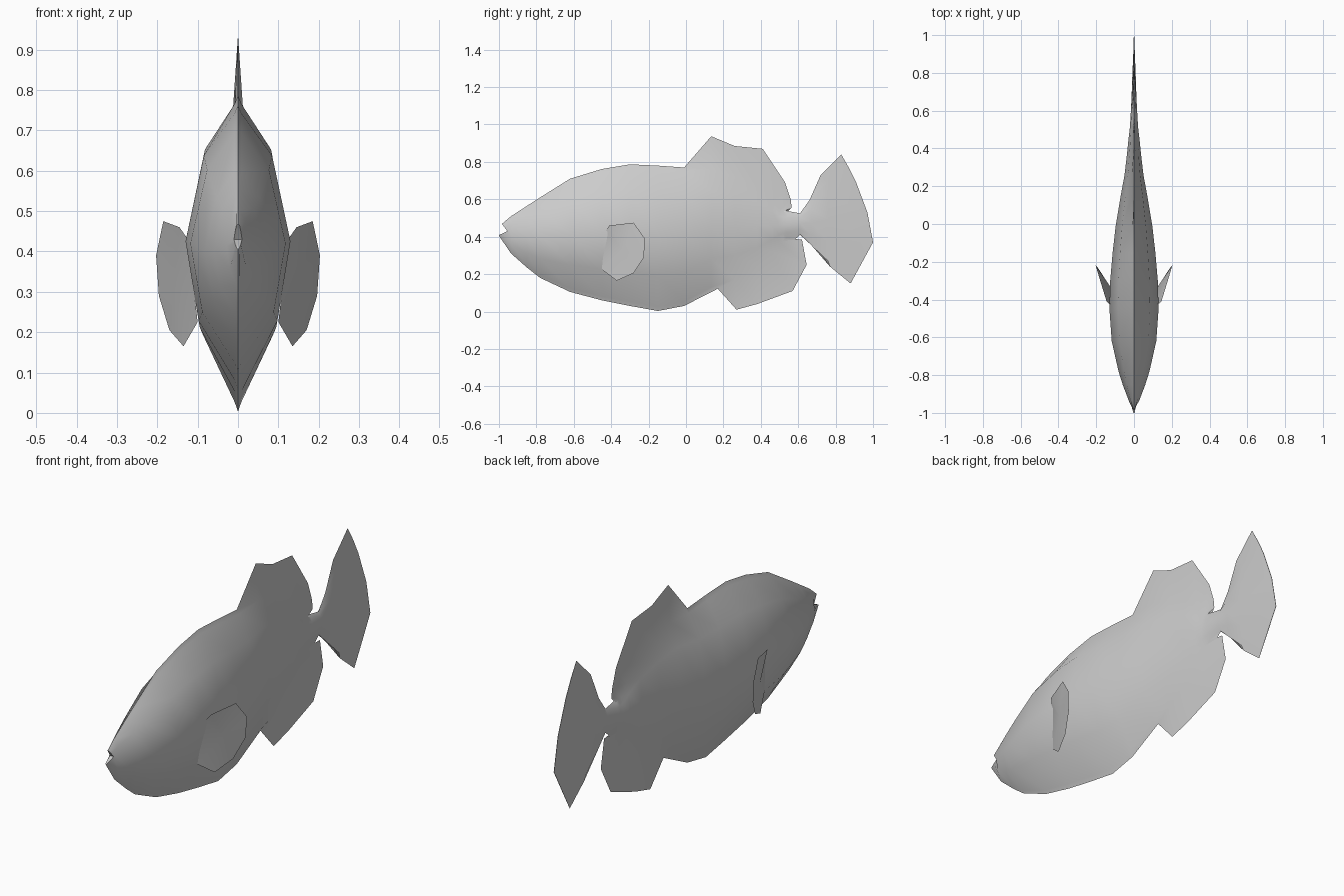
import bpy, bmesh

grey = bpy.data.materials.new("fish grey")
grey.diffuse_color = (0.6, 0.6, 0.6, 1)

# Body stations: y, half width, top z, bottom z, then fin edge (y, z) above and below
stations = [
    (-0.935, 0.028, 0.51, 0.31),
    (-0.85, 0.060, 0.565, 0.235),
    (-0.78, 0.082, 0.61, 0.18),
    (-0.62, 0.118, 0.71, 0.105),
    (-0.45, 0.130, 0.762, 0.06),
    (-0.30, 0.126, 0.787, 0.03),
    (-0.15, 0.113, 0.78, 0.003),
    (-0.01, 0.097, 0.77, 0.03),
    (0.135, 0.073, 0.76, 0.13, (0.135, 0.937), (0.17, 0.122)),
    (0.26, 0.050, 0.72, 0.17, (0.26, 0.885), (0.27, 0.01)),
    (0.38, 0.036, 0.66, 0.24, (0.41, 0.87), (0.38, 0.04)),
    (0.46, 0.028, 0.59, 0.32, (0.53, 0.69), (0.57, 0.11)),
    (0.50, 0.023, 0.54, 0.37, (0.56, 0.60), (0.645, 0.25)),
    (0.52, 0.021, 0.535, 0.38, (0.565, 0.555), (0.62, 0.385)),
    (0.54, 0.020, 0.53, 0.39, (0.515, 0.543), (0.55, 0.357)),
    (0.61, 0.016, 0.525, 0.41),
    (0.67, 0.013, 0.59, 0.355, (0.66, 0.595), (0.70, 0.345)),
    (0.76, 0.010, 0.70, 0.27, (0.72, 0.73), (0.77, 0.24)),
]


def half_ring(y, w, top, bottom, top_edge=None, bottom_edge=None):
    """Points from upper edge to lower edge on the right side."""
    mid = bottom + 0.52 * (top - bottom)
    up, down = top - mid, mid - bottom
    r = min(0.1 * w, 0.008)
    if top_edge:
        r = min(0.3 * w, 0.012)
    root_t = top if top_edge else top - 0.057 * up
    root_b = bottom if bottom_edge else bottom + 0.057 * down
    te, be = top_edge or (y, top), bottom_edge or (y, bottom)
    return [(0, *te), (r, y, root_t), (0.65 * w, y, mid + 0.63 * up),
            (w, y, mid), (0.75 * w, y, mid - 0.54 * down),
            (r, y, root_b), (0, *be)]


# Notched mouth at the front, thin trailing edge at the tail
mouth = [(0, -0.985, 0.468), (0.004, -0.982, 0.465), (0.007, -0.97, 0.45),
         (0.01, -0.955, 0.43), (0.007, -0.98, 0.418), (0.004, -0.998, 0.41),
         (0, -1.0, 0.405)]
tail_edge = [(0, 0.83, 0.84), (0.001, 0.87, 0.77), (0.001, 0.91, 0.69),
             (0.001, 0.97, 0.53), (0.001, 1.0, 0.37), (0.001, 0.94, 0.26),
             (0, 0.88, 0.15)]
halves = [mouth] + [half_ring(*s) for s in stations] + [tail_edge]


def finish(bm, name, angle):
    bmesh.ops.recalc_face_normals(bm, faces=bm.faces)
    mesh = bpy.data.meshes.new(name)
    bm.to_mesh(mesh)
    bm.free()
    mesh.materials.append(grey)
    ob = bpy.data.objects.new(name, mesh)
    bpy.context.collection.objects.link(ob)
    bpy.ops.object.select_all(action='DESELECT')
    ob.select_set(True)
    bpy.context.view_layer.objects.active = ob
    bpy.ops.object.shade_smooth_by_angle(angle=angle)
    return ob


# Body with dorsal, anal and tail fins in one skin
bm = bmesh.new()
rings = []
for half in halves:
    right = [bm.verts.new(p) for p in half]
    left = [bm.verts.new((-x, y, z)) for x, y, z in half[1:-1]]
    rings.append(right + left[::-1])
n = len(rings[0])
for a, b in zip(rings, rings[1:]):
    for i in range(n):
        j = (i + 1) % n
        bm.faces.new((a[i], a[j], b[j], b[i]))
for ring in (rings[0], rings[-1]):
    for i in range(n // 2):
        quad = [ring[i], ring[i + 1], ring[-i - 1], ring[-i]]
        bm.faces.new(list(dict.fromkeys(quad)))
finish(bm, "fish_body", 1.0)

# Pectoral fins: flat outline outside, shallow wedge inside
outline = [(0.124, -0.43, 0.43), (0.145, -0.41, 0.46), (0.185, -0.28, 0.475),
           (0.203, -0.22, 0.39), (0.196, -0.225, 0.29), (0.17, -0.28, 0.205),
           (0.135, -0.37, 0.165), (0.1, -0.45, 0.225)]
for side, name in ((1, "right_pectoral_fin"), (-1, "left_pectoral_fin")):
    bm = bmesh.new()
    rim = [bm.verts.new((side * x, y, z)) for x, y, z in outline]
    outer = bm.verts.new((side * 0.158, -0.335, 0.33))
    inner = bm.verts.new((side * 0.13, -0.325, 0.33))
    for i, v in enumerate(rim):
        w = rim[(i + 1) % len(rim)]
        bm.faces.new((v, w, outer))
        bm.faces.new((w, v, inner))
    finish(bm, name, 0.5)
